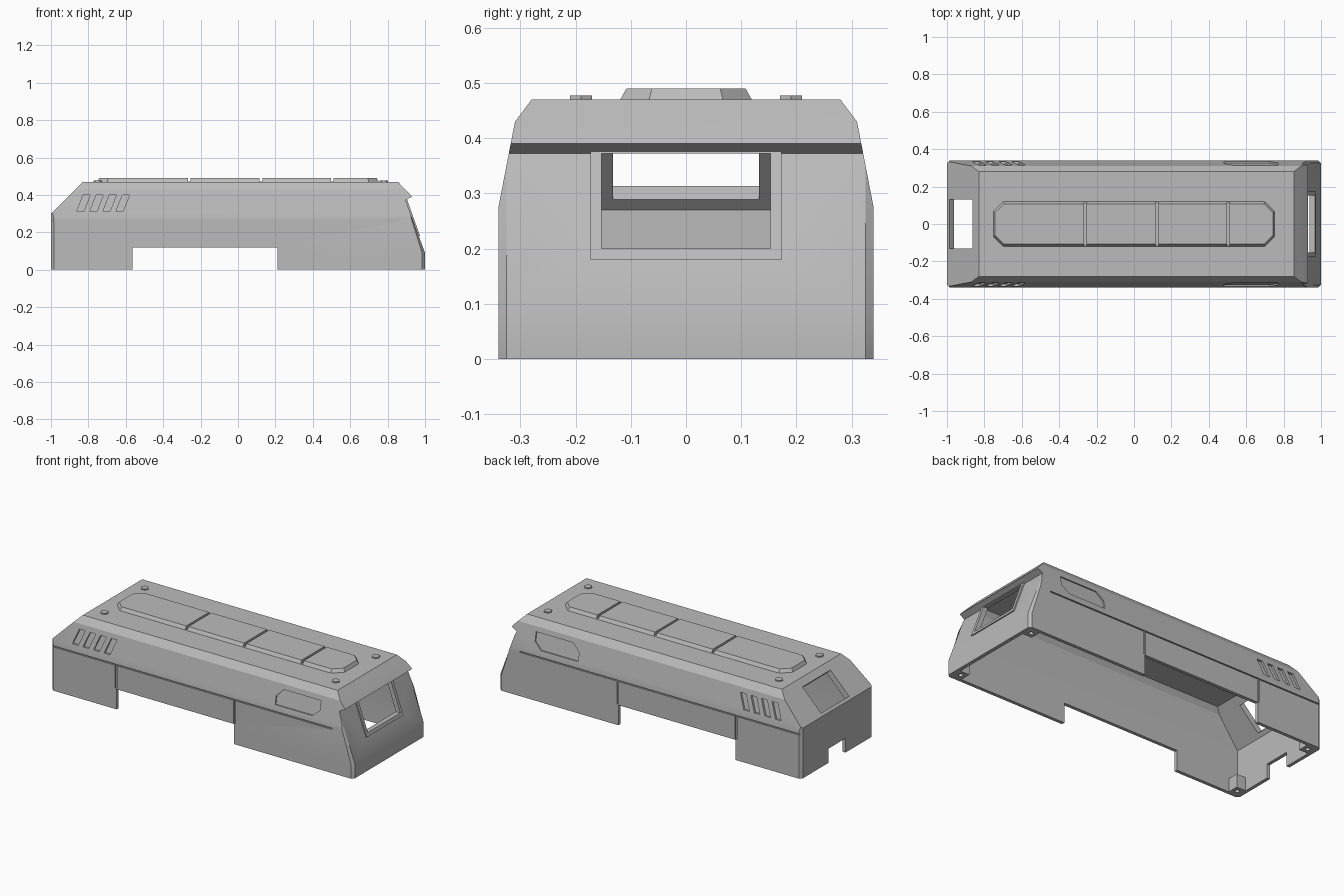
import bpy, bmesh, math
from mathutils import Matrix, Vector

if "Cube" in bpy.data.objects:
    bpy.data.objects.remove(bpy.data.objects["Cube"])

grey = bpy.data.materials.new("plain grey")
grey.use_nodes = True
grey.diffuse_color = (0.5, 0.5, 0.5, 1)
grey.node_tree.nodes["Principled BSDF"].inputs["Base Color"].default_value = (0.5, 0.5, 0.5, 1)


def prism(name, pts, axis, lo, hi):
    """Extrude a 2D outline along one axis."""
    place = {"x": lambda a, b, t: (t, a, b),
             "y": lambda a, b, t: (a, t, b),
             "z": lambda a, b, t: (a, b, t)}[axis]
    bm = bmesh.new()
    rings = [[bm.verts.new(place(a, b, t)) for a, b in pts] for t in (lo, hi)]
    n = len(pts)
    for ring in rings:
        bm.faces.new(ring)
    for i in range(n):
        j = (i + 1) % n
        bm.faces.new((rings[0][i], rings[0][j], rings[1][j], rings[1][i]))
    bmesh.ops.recalc_face_normals(bm, faces=bm.faces)
    mesh = bpy.data.meshes.new(name)
    bm.to_mesh(mesh)
    bm.free()
    mesh.materials.append(grey)
    obj = bpy.data.objects.new(name, mesh)
    bpy.context.scene.collection.objects.link(obj)
    return obj


def rect(a0, a1, b0, b1):
    return [(a0, b0), (a1, b0), (a1, b1), (a0, b1)]


def ngon(cx, cy, r, n):
    return [(cx + r * math.cos(math.tau * i / n), cy + r * math.sin(math.tau * i / n)) for i in range(n)]


def combine(obj, other, operation="DIFFERENCE"):
    """Apply a boolean and remove the helper."""
    mod = obj.modifiers.new("boolean", "BOOLEAN")
    mod.operation, mod.object, mod.solver = operation, other, "EXACT"
    graph = bpy.context.evaluated_depsgraph_get()
    mesh = bpy.data.meshes.new_from_object(obj.evaluated_get(graph))
    obj.modifiers.clear()
    obj.data = mesh
    bpy.data.objects.remove(other)


def section(t):
    """Cross-section of the hull, inset by t."""
    half = [(0.34 - t, -t), (0.34 - t, 0.275), (0.31 - t, 0.43 - t / 2), (0.28 - t / 2, 0.47 - t)]
    return half + [(-y, z) for y, z in reversed(half)]


def screen_x(z):
    return 0.896 + (0.372 - z) * 0.101 / 0.282


def side_y(z):
    return 0.34 - 0.03 * max(0, z - 0.275) / 0.155


# Hull: side profile crossed with the section
profile = [(-1, 0), (-1, 0.3), (-0.83, 0.47), (0.855, 0.47), (0.922, 0.4), (0.93, 0.39),
           (0.896, 0.372), (1, 0.09), (1, 0)]
hull = prism("hull", profile, "y", -0.34, 0.34)
bm = bmesh.new()
bm.from_mesh(hull.data)
corners = []
for e in bm.edges:
    a, b = (v.co for v in e.verts)
    along_side = abs(a.y - b.y) < 0.01
    front = min(a.x, b.x) > 0.89 and max(a.z, b.z) < 0.38
    rear = max(a.x, b.x) < -0.99
    if along_side and (front or rear) and abs(a.z - b.z) > 0.01:
        corners.append(e)
bmesh.ops.bevel(bm, geom=corners, offset=0.015, segments=1, affect="EDGES")
bmesh.ops.recalc_face_normals(bm, faces=bm.faces)
bm.to_mesh(hull.data)
bm.free()
combine(hull, prism("outer_section", section(0), "x", -1.1, 1.1), "INTERSECT")

# Raised windscreen frame
low, high = 0.18, 0.38
frame = [(screen_x(low) - 0.01, low), (screen_x(low) + 0.009, low),
         (screen_x(high) + 0.009, high), (screen_x(high) - 0.01, high)]
combine(hull, prism("screen_frame", frame, "y", -0.173, 0.173), "UNION")

# Hollow interior, open underneath
inside = [(-0.98, -0.1), (-0.98, 0.27), (-0.8, 0.45), (0.835, 0.45), (0.87, 0.39),
          (0.978, 0.088), (0.978, -0.1)]
cavity = prism("cavity", inside, "y", -0.5, 0.5)
combine(cavity, prism("inner_section", section(0.02), "x", -1.1, 1.1), "INTERSECT")
combine(hull, cavity)

# Openings: windscreen, rear window, rear notch, side cutouts
combine(hull, prism("screen_cut", rect(-0.153, 0.153, 0.2, 0.372), "x", 0.8, 1.1))
hatch = prism("hatch_cut", rect(-0.087, 0.087, -0.06, 0.06), "y", -0.132, 0.132)
hatch.data.transform(Matrix.Translation((-0.925, 0, 0.375)) @ Matrix.Rotation(-math.pi / 4, 4, "Y"))
combine(hull, hatch)
combine(hull, prism("notch_cut", rect(-0.08, 0.08, -0.1, 0.085), "x", -1.1, -0.95))
combine(hull, prism("side_cut", rect(-0.565, 0.21, -0.1, 0.12), "y", -0.5, 0.5))


def recess(pts, depth):
    """Sink an outline into both flanks, following their slope."""
    for side in (-1, 1):
        cutter = prism("recess_cut", pts, "y", 0, 0.2)
        for v in cutter.data.vertices:
            v.co.y = side * (side_y(v.co.z) - depth + v.co.y)
        if side < 0:
            cutter.data.flip_normals()
        combine(hull, cutter)


# Panel seams, vents and side windows
recess(rect(-0.99, 0.86, 0.261, 0.268), 0.008)
recess(rect(-0.575, -0.563, 0.125, 0.264), 0.008)
recess(rect(0.208, 0.22, 0.125, 0.264), 0.008)
for i in range(4):
    x = -0.863 + 0.07 * i
    recess([(x, 0.31), (x + 0.038, 0.31), (x + 0.073, 0.4), (x + 0.035, 0.4)], 0.012)
recess([(0.48, 0.305), (0.725, 0.305), (0.77, 0.345), (0.77, 0.4), (0.525, 0.4), (0.48, 0.355)], 0.008)

# Roof panel with sloped rim and cross grooves
outline = [(0.755, -0.068), (0.755, 0.068), (0.7, 0.122), (-0.7, 0.122),
           (-0.755, 0.068), (-0.755, -0.068), (-0.7, -0.122), (0.7, -0.122)]
panel = prism("roof_panel", outline, "z", 0.465, 0.49)
for v in panel.data.vertices:
    if v.co.z > 0.48:
        v.co.x -= math.copysign(0.013 if abs(v.co.x) > 0.72 else 0.006, v.co.x)
        v.co.y -= math.copysign(0.014 if abs(v.co.y) > 0.1 else 0.006, v.co.y)
for x in (-0.26, 0.123, 0.504):
    combine(panel, prism("groove_cut", rect(x - 0.007, x + 0.007, -0.2, 0.2), "z", 0.472, 0.6))

# Roof bolts and corner mounting posts
for side, word in ((-1, "right"), (1, "left")):
    for x, end in ((-0.75, "rear"), (0.78, "front")):
        prism(f"{end}_{word}_bolt", ngon(x, side * 0.19, 0.023, 6), "z", 0.465, 0.477)
    for x0, x1, end in ((-0.981, -0.92, "rear"), (0.917, 0.979, "front")):
        ys = sorted((side * 0.255, side * 0.321))
        post = prism(f"{end}_{word}_post", rect(x0, x1, *ys), "z", 0, 0.08)
        hole = ngon((x0 + x1) / 2, side * 0.288, 0.013, 16)
        combine(post, prism("screw_cut", hole, "z", -0.1, 0.06))

# Soft shading on the shallow bends of the hull
bpy.ops.object.select_all(action="DESELECT")
hull.select_set(True)
bpy.context.view_layer.objects.active = hull
bpy.ops.object.shade_smooth_by_angle(angle=math.radians(22))
